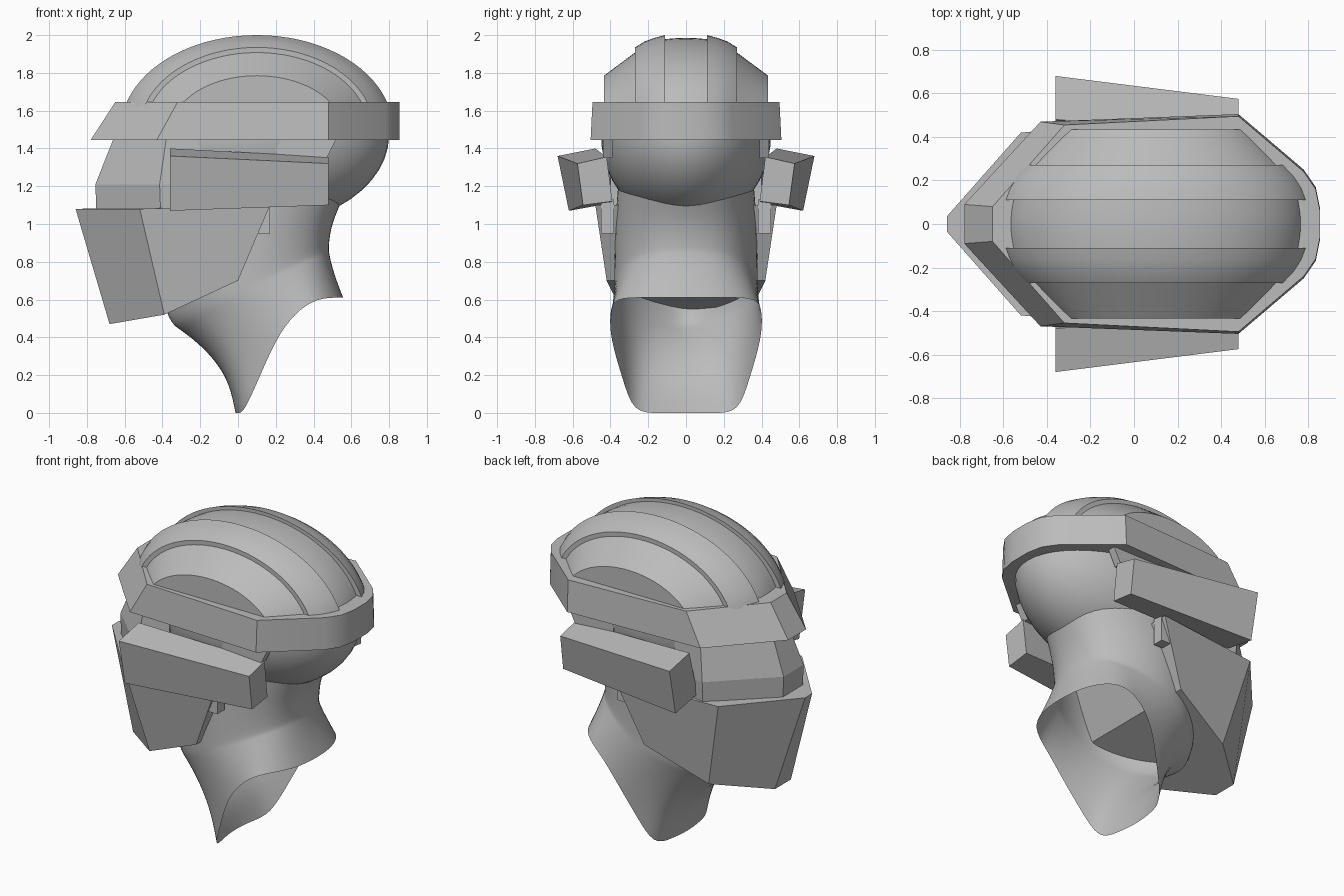
import bpy, bmesh, math

cube = bpy.data.objects.get("Cube")
if cube:
    bpy.data.objects.remove(cube)

grey = bpy.data.materials.new("plain_grey")
grey.use_nodes = True
GREY = (0.5, 0.5, 0.5, 1)
grey.diffuse_color = GREY
grey.node_tree.nodes["Principled BSDF"].inputs["Base Color"].default_value = GREY


def loft(name, rings, caps=True, smooth=None):
    """Skin a list of closed rings of equal length."""
    bm = bmesh.new()
    loops = [[bm.verts.new(p) for p in ring] for ring in rings]
    n = len(loops[0])
    for a, b in zip(loops, loops[1:]):
        for i in range(n):
            j = (i + 1) % n
            bm.faces.new((a[i], a[j], b[j], b[i]))
    if caps:
        bm.faces.new(loops[0])
        bm.faces.new(loops[-1])
    bmesh.ops.recalc_face_normals(bm, faces=bm.faces)
    mesh = bpy.data.meshes.new(name)
    bm.to_mesh(mesh)
    bm.free()
    mesh.materials.append(grey)
    obj = bpy.data.objects.new(name, mesh)
    bpy.context.collection.objects.link(obj)
    if smooth:
        shade(obj, smooth)
    return obj


def shade(obj, degrees):
    bpy.ops.object.select_all(action='DESELECT')
    obj.select_set(True)
    bpy.context.view_layer.objects.active = obj
    bpy.ops.object.shade_smooth_by_angle(angle=math.radians(degrees))


def mirrored(half):
    """Close a left half outline across the middle plane."""
    return half + [(x, -y, z) for x, y, z in reversed(half)]


def level(z, *points):
    return mirrored([(x, y, z) for x, y in points])


# Helmet dome: stepped strips, each a row of half-ellipse slices across y
def arc(y, a, c, steps=40):
    return [(0.1 - a * math.cos(math.pi * i / steps), y,
             1.5 + c * math.sin(math.pi * i / steps)) for i in range(steps + 1)]


loft("dome_centre", [arc(y, 0.698 - y * y, 0.485 - y * y / 2)
                     for y in (-0.11, -0.05, 0, 0.05, 0.11)], smooth=35)
for side, s in (("left", 1), ("right", -1)):
    loft(side + "_dome_inner_strip", [arc(s * y, a, c) for y, a, c in
         ((0.11, 0.72, 0.5), (0.165, 0.7, 0.486), (0.22, 0.665, 0.466), (0.27, 0.62, 0.435))], smooth=35)
    loft(side + "_dome_outer_strip", [arc(s * y, a, c) for y, a, c in
         ((0.26, 0.6, 0.415), (0.435, 0.45, 0.285))], smooth=35)

# Rounded back of the head
bpy.ops.mesh.primitive_uv_sphere_add(segments=48, ring_count=24, location=(0.1, 0, 1.47))
head = bpy.context.object
head.name = "head"
head.scale = (0.7, 0.45, 0.48)
head.data.materials.append(grey)
shade(head, 60)

# Helmet band with a sloping brim
loft("helmet_band", [
    level(1.445, (-0.78, 0.09), (-0.43, 0.47), (0.48, 0.505), (0.78, 0.25), (0.835, 0.17), (0.855, 0.07)),
    level(1.645, (-0.65, 0.08), (-0.32, 0.455), (0.48, 0.495), (0.78, 0.24), (0.835, 0.16), (0.855, 0.06))],
    smooth=25)

# Faceted visor
loft("visor", [
    level(1.07, (-0.75, 0.1), (-0.41, 0.42), (-0.2, 0.4)),
    level(1.21, (-0.755, 0.1), (-0.415, 0.43), (-0.2, 0.4)),
    level(1.45, (-0.66, 0.08), (-0.38, 0.4), (-0.2, 0.4))])

# Pointed face mask
loft("face_mask", [
    mirrored([(-0.68, 0.08, 0.47), (-0.39, 0.33, 0.52), (0, 0.42, 0.7)]),
    mirrored([(-0.86, 0.035, 1.08), (-0.52, 0.42, 1.08), (0.17, 0.48, 1.1)])])

# Side pods, straps and temple plates
for side, s in (("left", 1), ("right", -1)):
    ends = [(-0.36, ((0.68, 1.36), (0.48, 1.4), (0.4, 1.11), (0.62, 1.07))),
            (0.48, ((0.575, 1.32), (0.42, 1.355), (0.39, 1.12), (0.545, 1.1)))]
    loft(side + "_side_pod", [[(x, s * y, z) for y, z in pts] for x, pts in ends])
    for part, x0, low_x, high_x, y0, y1, z0, z1 in (
            ("strap", 0.1, 0.17, 0.17, 0.38, 0.45, 0.95, 1.13),
            ("temple_plate", 0.2, 0.47, 0.52, 0.39, 0.44, 1.35, 1.45)):
        loft(side + "_" + part, [[(x, s * y, z) for x, y in
             ((x0, y0), (x1, y0), (x1, y1), (x0, y1))] for x1, z in ((low_x, z0), (high_x, z1))])

# Neck cloth: oval rings, narrow at the chin, flowing down to a hem with a long front bib
hem = [(-0.02, 0, 0), (0, 0.15, 0), (0.03, 0.28, 0), (0.11, 0.335, 0.18), (0.2, 0.4, 0.39),
       (0.3, 0.405, 0.53), (0.42, 0.38, 0.61), (0.54, 0.23, 0.61), (0.565, 0, 0.61)]
count = len(hem) - 1


def oval(front, back, z_front, z_back, width):
    points = []
    for i in range(count + 1):
        t = math.pi * i / count
        f = (1 - math.cos(t)) / 2
        points.append((front + (back - front) * f, width * abs(math.sin(t)) ** (1.6 - 0.8 * f),
                       z_front + (z_back - z_front) * f))
    return points


def whole(half):
    return half + [(x, -y, z) for x, y, z in reversed(half[1:-1])]


throat = oval(-0.4, 0.49, 0.49, 0.88, 0.39)
rings = [oval(-0.4, 0.57, 1.27, 1.14, 0.37), oval(-0.45, 0.505, 0.95, 1.0, 0.39), throat]
for v in (0.1, 0.25, 0.45, 0.7, 1):
    ring = []
    for i, (a, b) in enumerate(zip(throat, hem)):
        f = i / count
        u = (1 - f) * (1 - (1 - v) ** 2.3) + f * v ** 1.5
        ring.append((a[0] + (b[0] - a[0]) * u, a[1] + (b[1] - a[1]) * v, a[2] + (b[2] - a[2]) * v))
    rings.append(ring)
neck = loft("neck_cloth", [whole(r) for r in rings], caps=False, smooth=80)
smoothing = neck.modifiers.new("smoothing", 'SUBSURF')
smoothing.levels = smoothing.render_levels = 2
